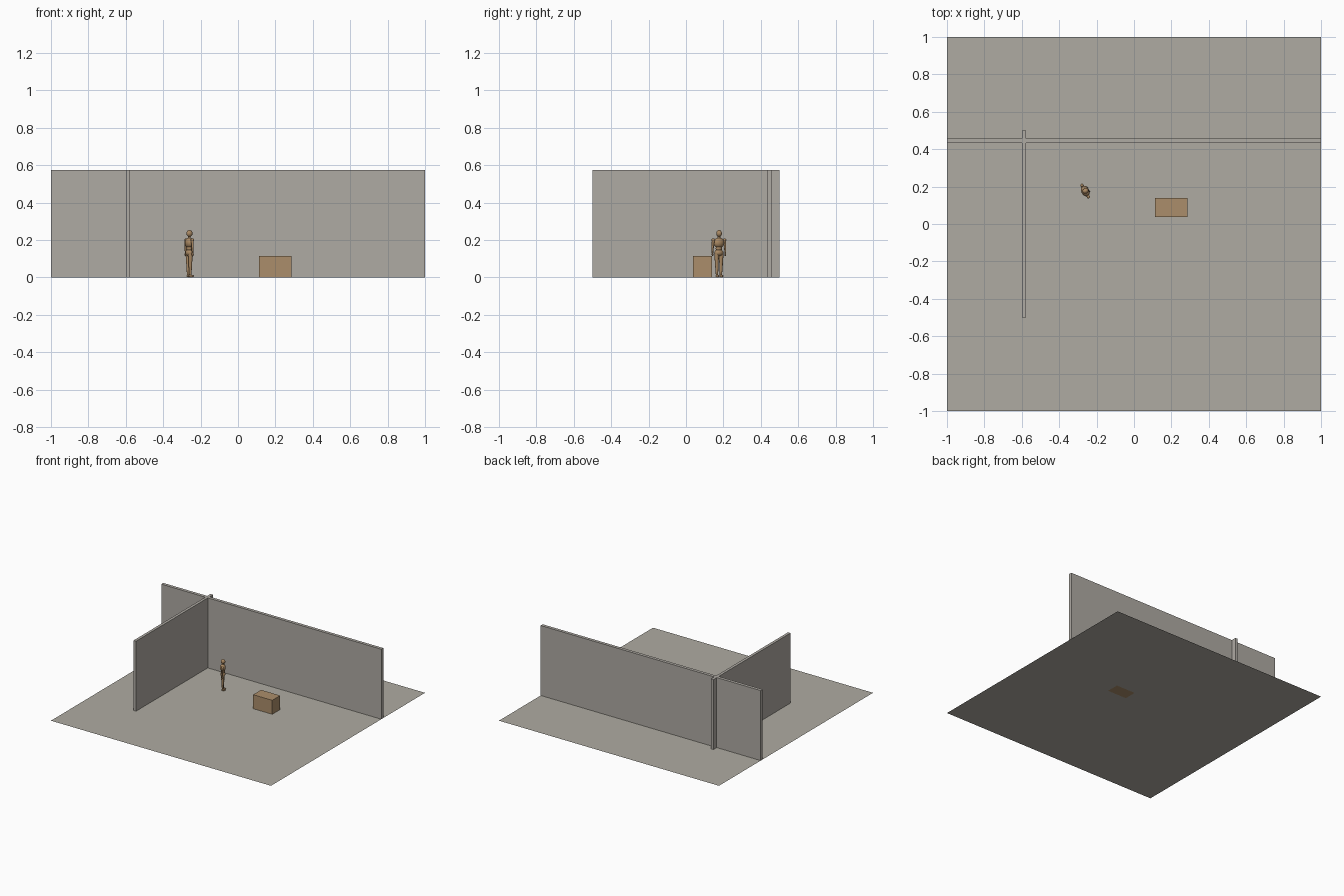
import bpy, math
from mathutils import Matrix, Vector

cube = bpy.data.objects.get("Cube")
if cube:
    bpy.data.objects.remove(cube, do_unlink=True)


def material(name, rgb):
    m = bpy.data.materials.new(name)
    m.use_nodes = True
    m.diffuse_color = (*rgb, 1)
    m.node_tree.nodes["Principled BSDF"].inputs["Base Color"].default_value = (*rgb, 1)
    return m


FLOOR = material("warm grey floor", (0.43, 0.41, 0.36))
WALL = material("grey wall", (0.43, 0.405, 0.37))
CRATE = material("brown crate", (0.41, 0.27, 0.145))
WOOD = material("figure wood", (0.40, 0.25, 0.125))


def finish(name, mat):
    ob = bpy.context.object
    ob.name = name
    ob.data.materials.append(mat)
    return ob


def box(name, mat, x, y, z):
    bpy.ops.mesh.primitive_cube_add(size=1)
    ob = finish(name, mat)
    spans = (x, y, z)
    size = Vector([b - a for a, b in spans])
    mid = Vector([(a + b) / 2 for a, b in spans])
    ob.data.transform(Matrix.Translation(mid) @ Matrix.Diagonal((*size, 1)))
    return ob


# Room
bpy.ops.mesh.primitive_plane_add(size=2)
finish("floor", FLOOR)
box("back_wall", WALL, (-1, 1), (0.432, 0.458), (0, 0.575))
box("side_wall", WALL, (-0.6, -0.577), (-0.5, 0.5), (0, 0.575))
box("crate", CRATE, (0.112, 0.285), (0.037, 0.14), (0, 0.115))

# Jointed wooden figure, built facing -y and turned in place
PLACE = Matrix.Translation((-0.261, 0.176, 0)) @ Matrix.Rotation(math.radians(119), 4, 'Z')


def ball(name, loc, radii):
    bpy.ops.mesh.primitive_uv_sphere_add(segments=16, ring_count=10, radius=1)
    ob = finish(name, WOOD)
    ob.data.transform(PLACE @ Matrix.Translation(loc) @ Matrix.Diagonal((*radii, 1)))
    bpy.ops.object.shade_smooth()


def limb(name, start, end, r1, r2):
    a, b = Vector(start), Vector(end)
    bpy.ops.mesh.primitive_cone_add(vertices=14, radius1=r1, radius2=r2, depth=(b - a).length)
    ob = finish(name, WOOD)
    turn = (b - a).to_track_quat('Z', 'Y').to_matrix().to_4x4()
    ob.data.transform(PLACE @ Matrix.Translation((a + b) / 2) @ turn)
    bpy.ops.object.shade_smooth_by_angle(angle=math.radians(40))


ball("head", (0, -0.002, 0.235), (0.015, 0.017, 0.018))
limb("neck", (0, 0, 0.205), (0, 0, 0.222), 0.008, 0.007)
ball("chest", (0, 0, 0.185), (0.031, 0.021, 0.028))
ball("waist", (0, 0, 0.155), (0.018, 0.015, 0.016))
ball("pelvis", (0, 0, 0.132), (0.026, 0.019, 0.019))

for side, s in (("left", 1), ("right", -1)):
    hip, knee, ankle = (0.014 * s, 0, 0.128), (0.013 * s, 0, 0.068), (0.012 * s, 0, 0.012)
    shoulder, elbow, wrist = (0.035 * s, 0, 0.2), (0.038 * s, 0, 0.163), (0.039 * s, 0, 0.13)
    ball(side + "_shoulder", shoulder, (0.009, 0.009, 0.009))
    limb(side + "_upper_arm", shoulder, elbow, 0.0075, 0.006)
    ball(side + "_elbow", elbow, (0.006, 0.006, 0.006))
    limb(side + "_forearm", elbow, wrist, 0.006, 0.0045)
    ball(side + "_hand", (0.039 * s, 0, 0.123), (0.004, 0.006, 0.01))
    limb(side + "_thigh", hip, knee, 0.013, 0.009)
    ball(side + "_knee", knee, (0.009, 0.009, 0.009))
    limb(side + "_shin", knee, ankle, 0.0095, 0.006)
    ball(side + "_foot", (0.012 * s, -0.006, 0.007), (0.008, 0.016, 0.007))
